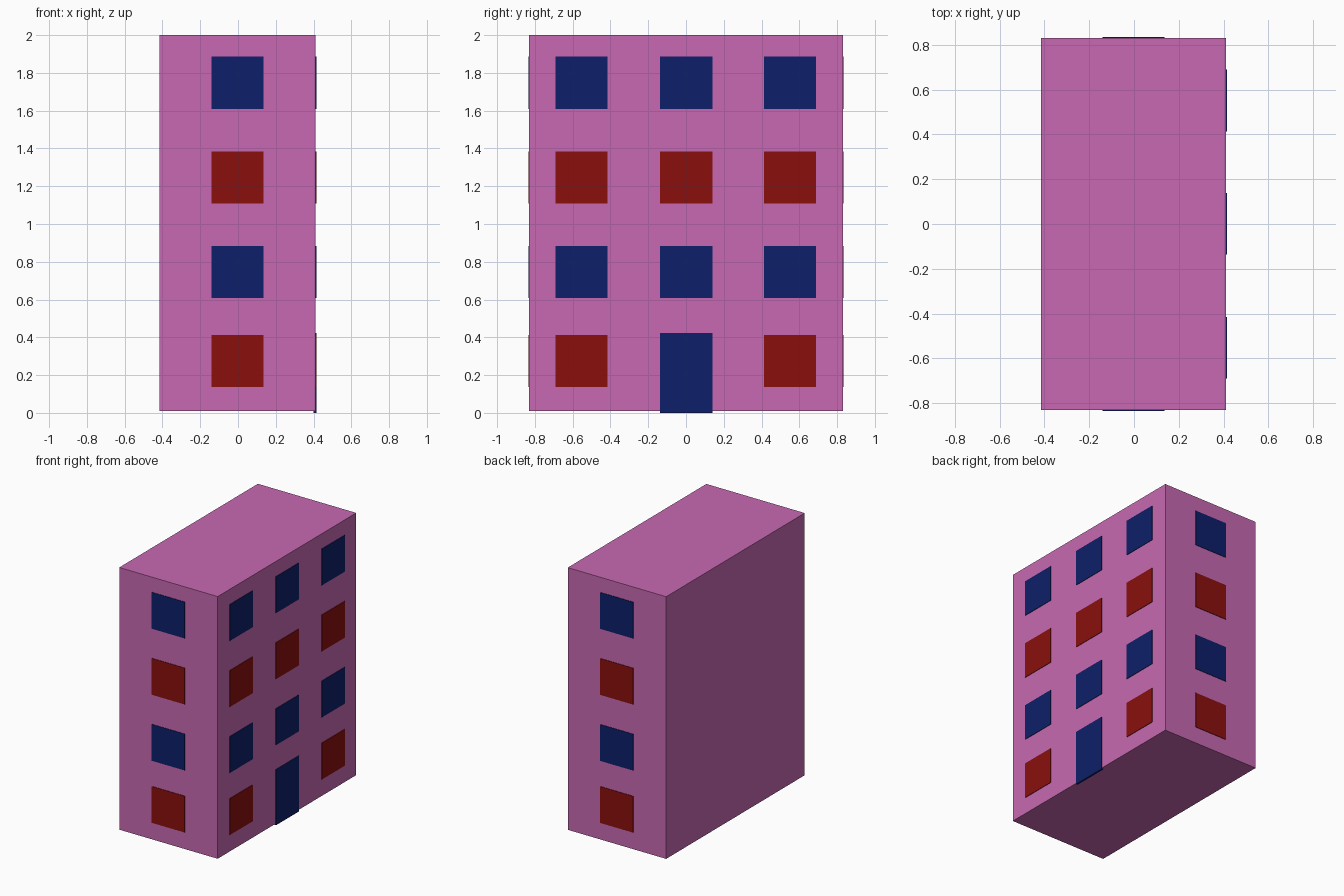
import bpy

if "Cube" in bpy.data.objects:
    bpy.data.objects.remove(bpy.data.objects["Cube"])


def material(name, color):
    m = bpy.data.materials.new(name)
    m.diffuse_color = (*color, 1)
    m.use_nodes = True
    m.node_tree.nodes["Principled BSDF"].inputs["Base Color"].default_value = m.diffuse_color
    return m


PINK = material("pink_wall", (0.578, 0.141, 0.445))
BLUE = material("blue_panel", (0.004, 0.0137, 0.144))
RED = material("red_panel", (0.254, 0.005, 0.004))


def box(name, lo, hi, mat):
    center = [(a + b) / 2 for a, b in zip(lo, hi)]
    bpy.ops.mesh.primitive_cube_add(size=1, location=center)
    ob = bpy.context.object
    ob.name = name
    ob.scale = [b - a for a, b in zip(lo, hi)]
    bpy.ops.object.transform_apply(location=False, rotation=False, scale=True)
    ob.data.materials.append(mat)
    return ob


X0, X1, Y0, Y1 = -0.415, 0.411, -0.831, 0.831   # wall planes
OUT, IN = 0.004, 0.01                           # panel protrusion and embedding
HALF = 0.138                                    # half window width

# Two stacked building halves
box("lower_storeys", (X0, Y0, 0.01), (X1, Y1, 1.005), PINK)
box("upper_storeys", (X0, Y0, 1.005), (X1, Y1, 2.0), PINK)

# Window rows: colours alternate from the ground up
for floor, (z, mat) in enumerate([(0.275, RED), (0.746, BLUE), (1.247, RED), (1.748, BLUE)]):
    z0, z1 = z - HALF, z + HALF
    # End walls, one window per floor
    box(f"front_window_{floor}", (-HALF - 0.002, Y0 - OUT, z0), (HALF - 0.002, Y0 + IN, z1), mat)
    box(f"back_window_{floor}", (-HALF - 0.002, Y1 - IN, z0), (HALF - 0.002, Y1 + OUT, z1), mat)
    # Entrance wall, three per floor, leaving room for the door
    for col, y in enumerate((-0.553, 0.001, 0.551)):
        if floor == 0 and col == 1:
            continue
        box(f"side_window_{floor}_{col}", (X1 - IN, y - HALF, z0), (X1 + OUT, y + HALF, z1), mat)

# Door
box("door", (X1 - IN, 0.001 - HALF, 0.0), (X1 + OUT, 0.001 + HALF, 0.422), BLUE)
